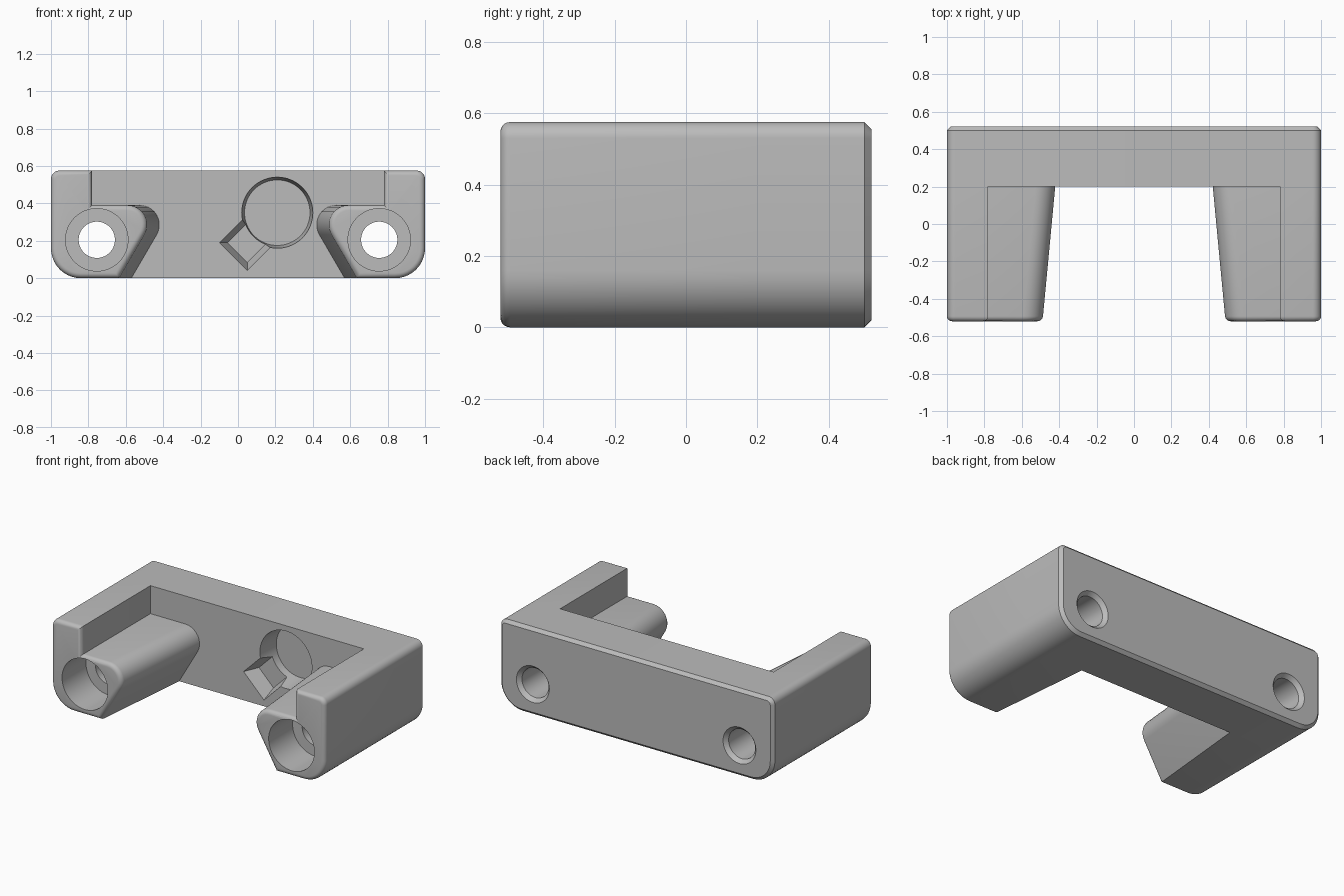
import bpy, bmesh, math
from mathutils import Vector

cube = bpy.data.objects.get("Cube")
if cube:
    bpy.data.objects.remove(cube, do_unlink=True)

grey = bpy.data.materials.new("plain grey")
grey.use_nodes = True
grey.diffuse_color = (0.5, 0.5, 0.5, 1)
grey.node_tree.nodes["Principled BSDF"].inputs["Base Color"].default_value = grey.diffuse_color

FRONT, WALL, BACK, TOP = -0.52, 0.2, 0.52, 0.575


def outline(corners, steps=10):
    """Counter-clockwise x-z outline; each corner is (x, z, radius)."""
    points = []
    for i, (x, z, r) in enumerate(corners):
        p = Vector((x, z))
        if r == 0:
            points.append(p)
            continue
        u = (Vector(corners[i - 1][:2]) - p).normalized()
        v = (Vector(corners[(i + 1) % len(corners)][:2]) - p).normalized()
        half = u.angle(v) / 2
        centre = p + (u + v).normalized() * r / math.sin(half)
        start = p + u * r / math.tan(half) - centre
        end = p + v * r / math.tan(half) - centre
        sweep = start.angle(end)
        for k in range(steps + 1):
            a = sweep * k / steps
            points.append(centre + (start * math.sin(sweep - a) + end * math.sin(a)) / math.sin(sweep))
    return points


def inset(points, d):
    result = []
    for i, p in enumerate(points):
        e1 = (p - points[i - 1]).normalized()
        e2 = (points[(i + 1) % len(points)] - p).normalized()
        n1, n2 = Vector((-e1.y, e1.x)), Vector((-e2.y, e2.x))
        result.append(p + (n1 + n2) * d / (1 + n1.dot(n2)))
    return result


def circle(x, z, r, sides=64):
    return [Vector((x + r * math.cos(math.tau * k / sides), z + r * math.sin(math.tau * k / sides)))
            for k in range(sides)]


def loft(name, rings, side=1):
    """Closed solid through (y, outline) rings; side = -1 mirrors it."""
    bm = bmesh.new()
    loops = [[bm.verts.new((side * p.x, y, p.y)) for p in pts] for y, pts in rings]
    for a, b in zip(loops, loops[1:]):
        for i in range(len(a)):
            bm.faces.new((a[i - 1], a[i], b[i], b[i - 1]))
    bm.faces.new(loops[0])
    bm.faces.new(loops[-1])
    bmesh.ops.recalc_face_normals(bm, faces=bm.faces)
    mesh = bpy.data.meshes.new(name)
    bm.to_mesh(mesh)
    bm.free()
    mesh.materials.append(grey)
    obj = bpy.data.objects.new(name, mesh)
    bpy.context.collection.objects.link(obj)
    return obj


def select(obj):
    bpy.ops.object.select_all(action='DESELECT')
    obj.select_set(True)
    bpy.context.view_layer.objects.active = obj


def cut(obj, cutter):
    select(obj)
    mod = obj.modifiers.new("cut", 'BOOLEAN')
    mod.operation = 'DIFFERENCE'
    mod.solver = 'EXACT'
    mod.object = cutter
    bpy.ops.object.modifier_apply(modifier=mod.name)


def arm_profile(y):
    # the inner flank leans outward towards the front
    s = 0.068 * (WALL - y) / (WALL - FRONT)
    return outline([(0.57 + s, 0, 0), (1, 0, 0.16), (1, TOP, 0.045),
                    (0.78, TOP, 0), (0.78, 0.39, 0), (0.343 + s, 0.39, 0.105)])


# back plate with a chamfered rear rim
plate_shape = outline([(-1, 0, 0.16), (1, 0, 0.16), (1, TOP, 0.045), (-1, TOP, 0.045)])
back_plate = loft("back_plate", [(WALL, plate_shape), (BACK - 0.02, plate_shape),
                                 (BACK, inset(plate_shape, 0.02))])

# arms with rounded front edges
fillet, steps = 0.027, 5
arm_rings = []
for k in range(steps + 1):
    t = math.pi / 2 * k / steps
    y = FRONT + fillet * (1 - math.cos(t))
    arm_rings.append((y, inset(arm_profile(y), fillet * (1 - math.sin(t)))))
arm_rings.append((WALL, arm_profile(WALL)))

# counterbored screw hole with a countersunk rear mouth
hole_rings = [(y, circle(0.755, 0.205, r)) for y, r in
              [(-0.7, 0.167), (-0.27, 0.167), (-0.27, 0.097),
               (BACK - 0.025, 0.097), (BACK + 0.025, 0.143)]]

parts, cutters = [back_plate], []
for side, label in ((1, "left"), (-1, "right")):
    arm = loft(label + "_arm", arm_rings, side)
    hole = loft(label + "_hole_cutter", hole_rings, side)
    cut(arm, hole)
    cut(back_plate, hole)
    parts.append(arm)
    cutters.append(hole)

# round pocket and its diagonal slot in the inner wall
pocket = loft("pocket_cutter", [(WALL - 0.05, circle(0.21, 0.35, 0.195)),
                                (WALL + 0.15, circle(0.21, 0.35, 0.175))])
centre = Vector((0.21, 0.35))
along = Vector((-1, -1)).normalized()
across = Vector((1, -1)).normalized() * 0.105
far = centre + along * 0.332
slot_shape = [centre - across, far - across, far + across, centre + across]
slot = loft("slot_cutter", [(WALL - 0.05, inset(slot_shape, -0.015)),
                            (WALL + 0.1, inset(slot_shape, 0.03))])
for cutter in (pocket, slot):
    cut(back_plate, cutter)
    cutters.append(cutter)

for cutter in cutters:
    bpy.data.objects.remove(cutter, do_unlink=True)
for part in parts:
    select(part)
    bpy.ops.object.shade_smooth_by_angle(angle=math.radians(28))
